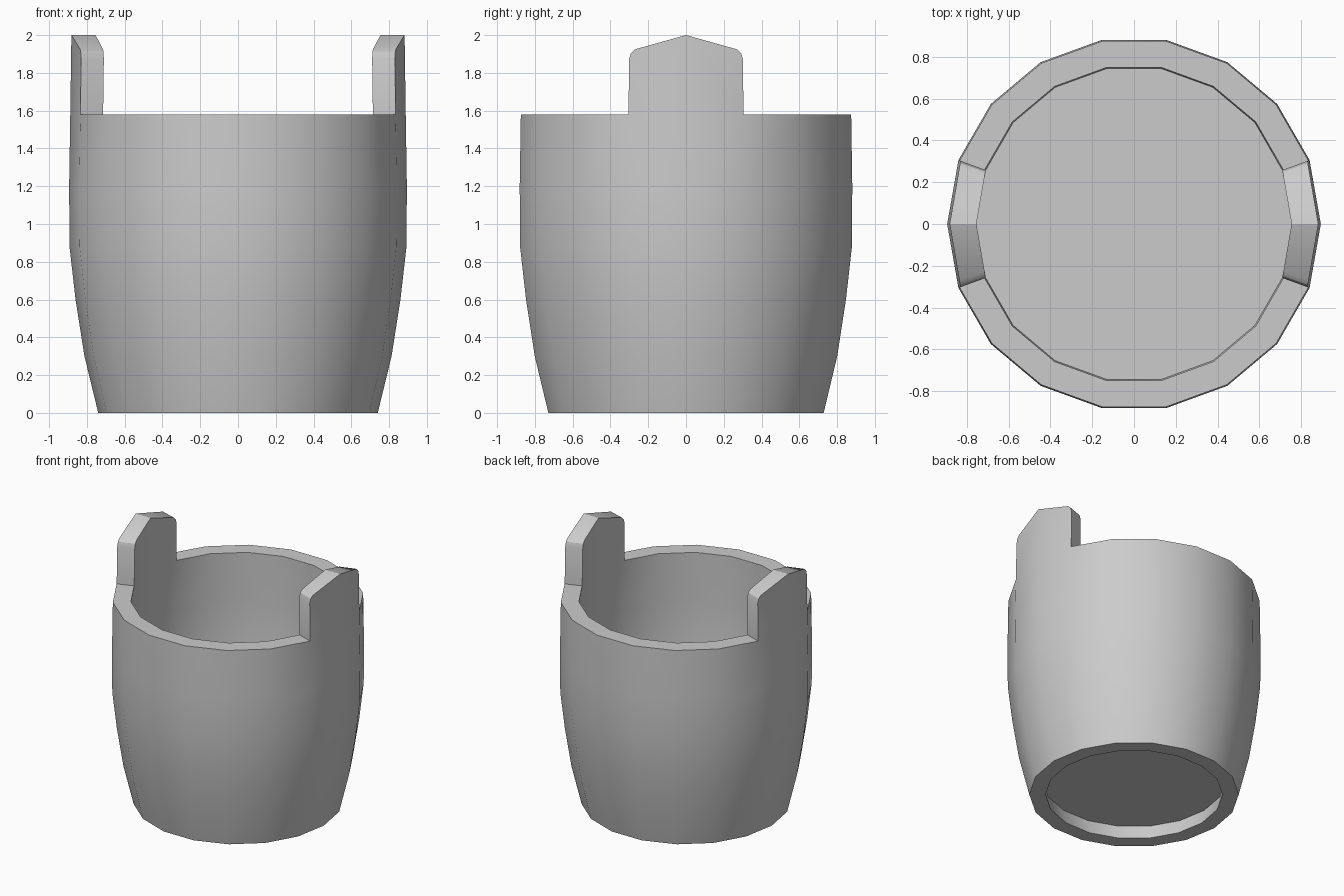
import bpy, bmesh, math

if "Cube" in bpy.data.objects:
    bpy.data.objects.remove(bpy.data.objects["Cube"])

N = 18            # sides of the tub
WALL = 0.128      # wall thickness
RIM = 1.58
PROFILE = [(0.74, 0), (0.813, 0.3), (0.86, 0.6), (0.892, 0.88), (0.894, 1.2), (0.888, RIM)]
HANDLE_SECTORS = (N - 1, 0, N // 2 - 1, N // 2)
# one half of a lug: fraction across the facet, height
LUG = [(0, RIM), (1, RIM), (1, 1.87), (0.965, 1.905), (0.89, 1.925), (0, 2.0)]


def point(r, k, z):
    a = 2 * math.pi * k / N
    return (r * math.cos(a), r * math.sin(a), z)


def finish(bm, name):
    bmesh.ops.remove_doubles(bm, verts=bm.verts, dist=1e-4)
    bmesh.ops.recalc_face_normals(bm, faces=bm.faces)
    me = bpy.data.meshes.new(name)
    bm.to_mesh(me)
    bm.free()
    ob = bpy.data.objects.new(name, me)
    bpy.context.collection.objects.link(ob)
    bpy.ops.object.select_all(action='DESELECT')
    ob.select_set(True)
    bpy.context.view_layer.objects.active = ob
    bpy.ops.object.shade_smooth_by_angle(angle=math.radians(30))
    return ob


# Tub wall: closed section swept round, rim left open under the lugs
bm = bmesh.new()


def face(pts):
    bm.faces.new([bm.verts.new(p) for p in pts])


section = PROFILE + [(r - WALL if z else 0.625, z) for r, z in reversed(PROFILE)]
for k in range(N):
    for i, (r0, z0) in enumerate(section):
        r1, z1 = section[(i + 1) % len(section)]
        if z0 == RIM and z1 == RIM and k in HANDLE_SECTORS:
            continue
        face([point(r0, k, z0), point(r0, k + 1, z0), point(r1, k + 1, z1), point(r1, k, z1)])


# Pointed lugs: two mirrored halves at each side of the tub
def facet_point(r, mid, step, t, z):
    r += -0.006 * (z - RIM) / 0.42
    a, b = point(r, mid, z), point(r, mid + step, z)
    return tuple(p + (q - p) * t for p, q in zip(a, b))


top = PROFILE[-1][0]
for mid in (0, N // 2):
    for step in (-1, 1):
        outer = [facet_point(top, mid, step, t, z) for t, z in LUG]
        inner = [facet_point(top - WALL, mid, step, t, z) for t, z in LUG]
        face(outer)
        face(inner)
        for i in range(1, len(LUG) - 1):
            face([outer[i], outer[i + 1], inner[i + 1], inner[i]])
finish(bm, "tub_wall")

# Fill between the recessed underside and the inside floor
bm = bmesh.new()
levels = [(0.66, 0.11), (0.72, 0.4), (0.79, 0.8)]
rings = [[bm.verts.new(point(r, k, z)) for k in range(N)] for r, z in levels]
for a, b in zip(rings, rings[1:]):
    for k in range(N):
        j = (k + 1) % N
        bm.faces.new([a[k], a[j], b[j], b[k]])
bm.faces.new(rings[0])
bm.faces.new(rings[-1])
finish(bm, "tub_floor")
